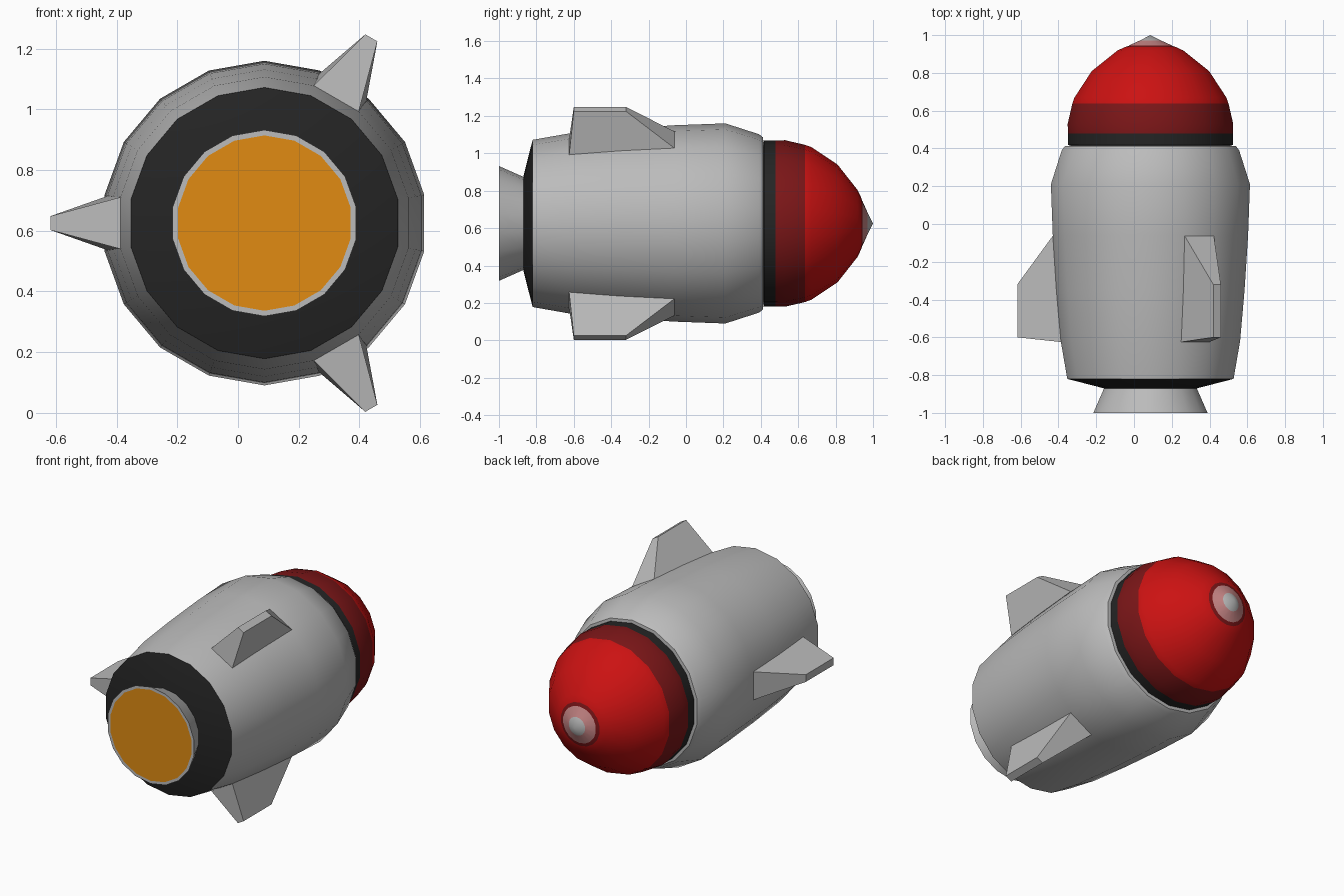
import bpy, bmesh, math
from mathutils import Vector

if "Cube" in bpy.data.objects:
    bpy.data.objects.remove(bpy.data.objects["Cube"])

CX, CZ, SIDES = 0.087, 0.625, 18      # rocket axis runs along y


def mat(name, *rgb):
    m = bpy.data.materials.new(name)
    m.diffuse_color = (*rgb, 1)
    m.use_nodes = True
    m.node_tree.nodes["Principled BSDF"].inputs["Base Color"].default_value = m.diffuse_color
    return m


grey = mat("hull grey", 0.5, 0.5, 0.5)
black = mat("black trim", 0.018, 0.018, 0.018)
red = mat("nose red", 0.6, 0.006, 0.006)
dark_red = mat("dark red", 0.2, 0.008, 0.009)
orange = mat("flame orange", 0.75, 0.26, 0.006)
pink = mat("tip pink", 0.58, 0.24, 0.24)


def finish(name, bm, mats, smooth):
    bmesh.ops.recalc_face_normals(bm, faces=bm.faces)
    me = bpy.data.meshes.new(name)
    bm.to_mesh(me)
    bm.free()
    for m in mats:
        me.materials.append(m)
    ob = bpy.data.objects.new(name, me)
    bpy.context.collection.objects.link(ob)
    if smooth:
        bpy.ops.object.select_all(action='DESELECT')
        ob.select_set(True)
        bpy.context.view_layer.objects.active = ob
        bpy.ops.object.shade_smooth_by_angle(angle=math.radians(33))
    return ob


def lathe(name, profile, mats, bands=None):
    """Spin (y, radius) points round the axis; bands = material index per segment."""
    bm = bmesh.new()
    rings = []
    for y, r in profile:
        if r == 0:
            rings.append([bm.verts.new((CX, y, CZ))] * SIDES)
        else:
            rings.append([bm.verts.new((CX + r * math.sin(math.tau * i / SIDES), y,
                                        CZ + r * math.cos(math.tau * i / SIDES)))
                          for i in range(SIDES)])
    for s, (a, b) in enumerate(zip(rings, rings[1:])):
        for i in range(SIDES):
            j = (i + 1) % SIDES
            quad = list(dict.fromkeys((a[i], a[j], b[j], b[i])))
            bm.faces.new(quad).material_index = bands[s] if bands else 0
    return finish(name, bm, mats, True)


# Engine: glowing disc, rim and flared nozzle
lathe("nozzle", [(-1, 0), (-1, 0.289), (-1, 0.307), (-0.865, 0.247)],
      [orange, grey], [0, 1, 1])
lathe("tail_ring", [(-0.87, 0.2), (-0.87, 0.25), (-0.82, 0.447)], [black])

# Hull
lathe("hull", [(-0.82, 0.447), (-0.62, 0.482), (-0.35, 0.506), (-0.06, 0.525),
               (0.21, 0.535), (0.39, 0.477), (0.412, 0.46), (0.415, 0.42)], [grey])

# Neck band and nose
lathe("neck_band", [(0.412, 0.42), (0.418, 0.443), (0.478, 0.443)], [black])
lathe("nose", [(0.478, 0.443), (0.53, 0.445), (0.637, 0.42), (0.67, 0.408),
               (0.81, 0.315), (0.918, 0.178), (0.937, 0.137), (0.945, 0.112)],
      [red, dark_red], [1, 1, 0, 0, 0, 0, 1])
lathe("nose_tip", [(0.945, 0.116), (0.971, 0.058), (1, 0)], [pink, grey], [0, 1])

# Three tapered fins: (radius, y, half thickness) corners, root then tip
corners = [(0.472, -0.625, 0.086), (0.515, -0.06, 0.09),
           (0.705, -0.32, 0.023), (0.705, -0.60, 0.023)]
for n, deg in enumerate((60, 180, 300)):
    out = Vector((math.cos(math.radians(deg)), 0, math.sin(math.radians(deg))))
    side = Vector((-out.z, 0, out.x))
    bm = bmesh.new()
    left, right = ([bm.verts.new(Vector((CX, y, CZ)) + out * r + side * t * s)
                    for r, y, t in corners] for s in (-1, 1))
    bm.faces.new(left)
    bm.faces.new(right)
    for i in range(4):
        j = (i + 1) % 4
        bm.faces.new((left[i], left[j], right[j], right[i]))
    finish(f"fin_{n + 1}", bm, [grey], False)
